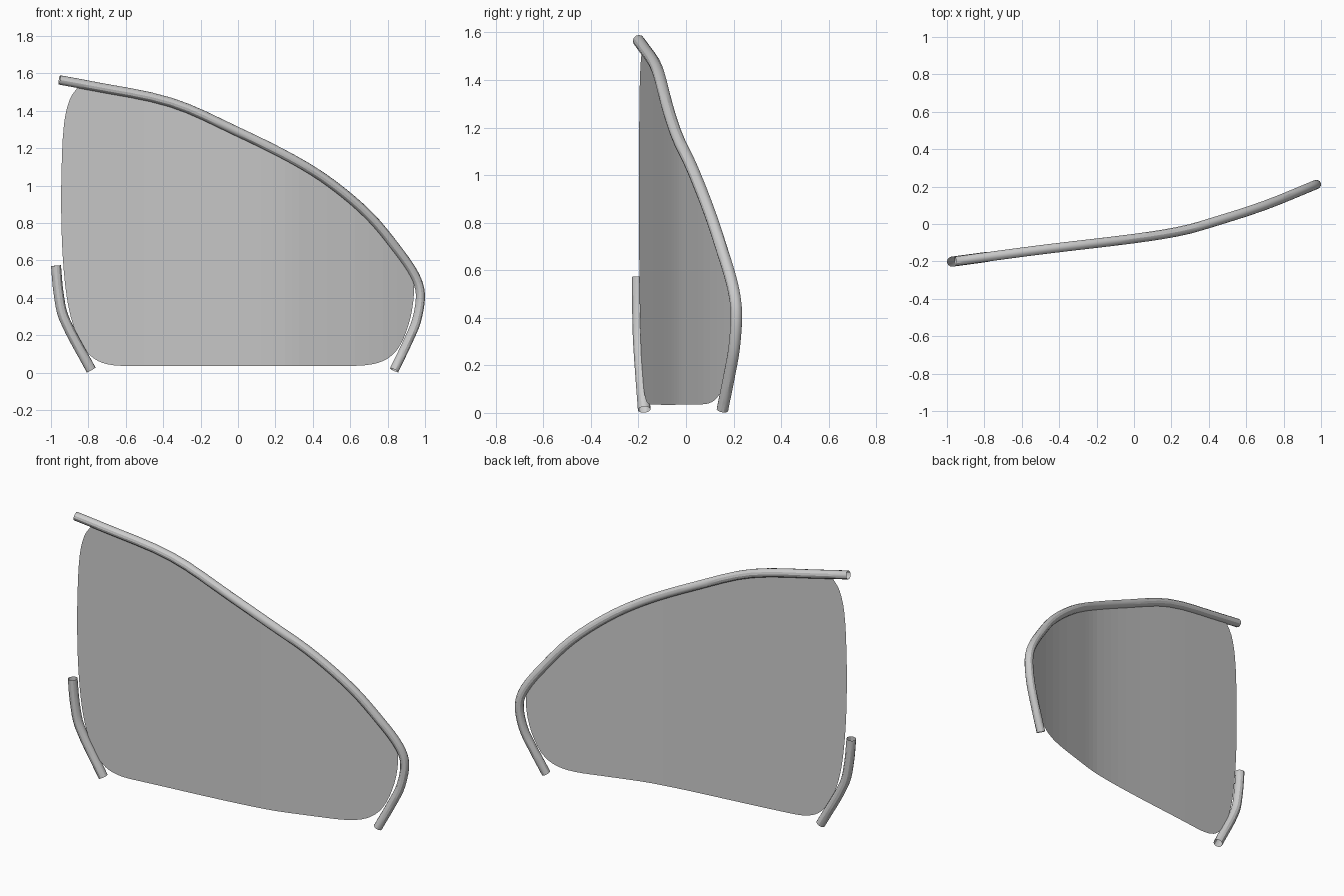
import bpy, bmesh
from mathutils import Vector
from mathutils.geometry import interpolate_bezier

cube = bpy.data.objects.get("Cube")
if cube:
    bpy.data.objects.remove(cube, do_unlink=True)


def material(name, rgb):
    m = bpy.data.materials.new(name)
    m.use_nodes = True
    m.diffuse_color = (*rgb, 1)
    m.node_tree.nodes["Principled BSDF"].inputs["Base Color"].default_value = (*rgb, 1)
    return m


GREY = material("light grey", (0.6, 0.6, 0.6))


def smooth(points, steps):
    """Smooth 2D path passing through every point."""
    pts = [Vector((a, b, 0)) for a, b in points]
    out = []
    for i in range(len(pts) - 1):
        p, q = pts[i], pts[i + 1]
        d = (q - p).length
        before, after = pts[max(i - 1, 0)], pts[min(i + 2, len(pts) - 1)]
        h1 = p + (q - before).normalized() * d / 3
        h2 = q - (after - p).normalized() * d / 3
        out += interpolate_bezier(p, h1, h2, q, steps + 1)[:-1]
    return [(v.x, v.y) for v in out + [pts[-1]]]


# Plan curve shared by all parts: depth as a function of x
PLAN = smooth([(-1, -0.205), (-0.5, -0.138), (0, -0.078), (0.25, -0.038),
               (0.4, 0.003), (0.7, 0.1), (1, 0.222)], 4)


def depth(x):
    for (x0, y0), (x1, y1) in zip(PLAN, PLAN[1:]):
        if x <= x1:
            break
    return y0 + (y1 - y0) * (x - x0) / (x1 - x0)


def tube(name, path, radius):
    """Open-ended round tube along a path in the front plane."""
    curve = bpy.data.curves.new(name, "CURVE")
    curve.dimensions = "3D"
    curve.bevel_depth = radius
    curve.bevel_resolution = 4
    spline = curve.splines.new("POLY")
    spline.points.add(len(path) - 1)
    for p, (x, z) in zip(spline.points, path):
        p.co = (x, depth(x), z, 1)
    curve.materials.append(GREY)
    ob = bpy.data.objects.new(name, curve)
    bpy.context.collection.objects.link(ob)
    bpy.ops.object.select_all(action="DESELECT")
    ob.select_set(True)
    bpy.context.view_layer.objects.active = ob
    bpy.ops.object.convert(target="MESH")
    bpy.ops.object.shade_smooth_by_angle()


# Long rail over the top and down the left side
RAIL = [(-0.955, 1.565), (-0.8, 1.536), (-0.36, 1.445), (0, 1.287), (0.3, 1.137),
        (0.5, 1.01), (0.7, 0.84), (0.85, 0.66), (0.945, 0.52), (0.975, 0.42),
        (0.955, 0.28), (0.91, 0.17), (0.835, 0.013)]
tube("top_rail", smooth(RAIL, 4), 0.025)

# Short rail at the lower right corner
tube("right_lower_rail", smooth([(-0.973, 0.572), (-0.96, 0.43), (-0.93, 0.29),
                                 (-0.785, 0.014)], 4), 0.027)

# Curved sheet: outline filled, sliced into strips, bent along the plan curve
SIDES = [(0.9, 0.585), (0.937, 0.5), (0.937, 0.38), (0.91, 0.25), (0.86, 0.135),
         (0.8, 0.075), (0.72, 0.045), (0.6, 0.036), (-0.6, 0.036), (-0.7, 0.045),
         (-0.77, 0.075), (-0.83, 0.14), (-0.88, 0.25), (-0.915, 0.4), (-0.937, 0.62),
         (-0.945, 0.85), (-0.943, 1.1), (-0.93, 1.33), (-0.9, 1.46), (-0.85, 1.535)]
outline = smooth(RAIL[1:8], 4) + smooth(SIDES, 3)
bm = bmesh.new()
bm.faces.new([bm.verts.new((x, 0, z)) for x, z in reversed(outline)])
for x, _ in PLAN[1:-1]:
    bmesh.ops.bisect_plane(bm, geom=bm.verts[:] + bm.edges[:] + bm.faces[:],
                           plane_co=(x, 0, 0), plane_no=(1, 0, 0))
for v in bm.verts:
    v.co.y = depth(v.co.x)
bm.normal_update()
if sum(f.normal.y for f in bm.faces) > 0:
    bmesh.ops.reverse_faces(bm, faces=bm.faces[:])
mesh = bpy.data.meshes.new("panel")
bm.to_mesh(mesh)
bm.free()
mesh.materials.append(GREY)
bpy.context.collection.objects.link(bpy.data.objects.new("panel", mesh))
